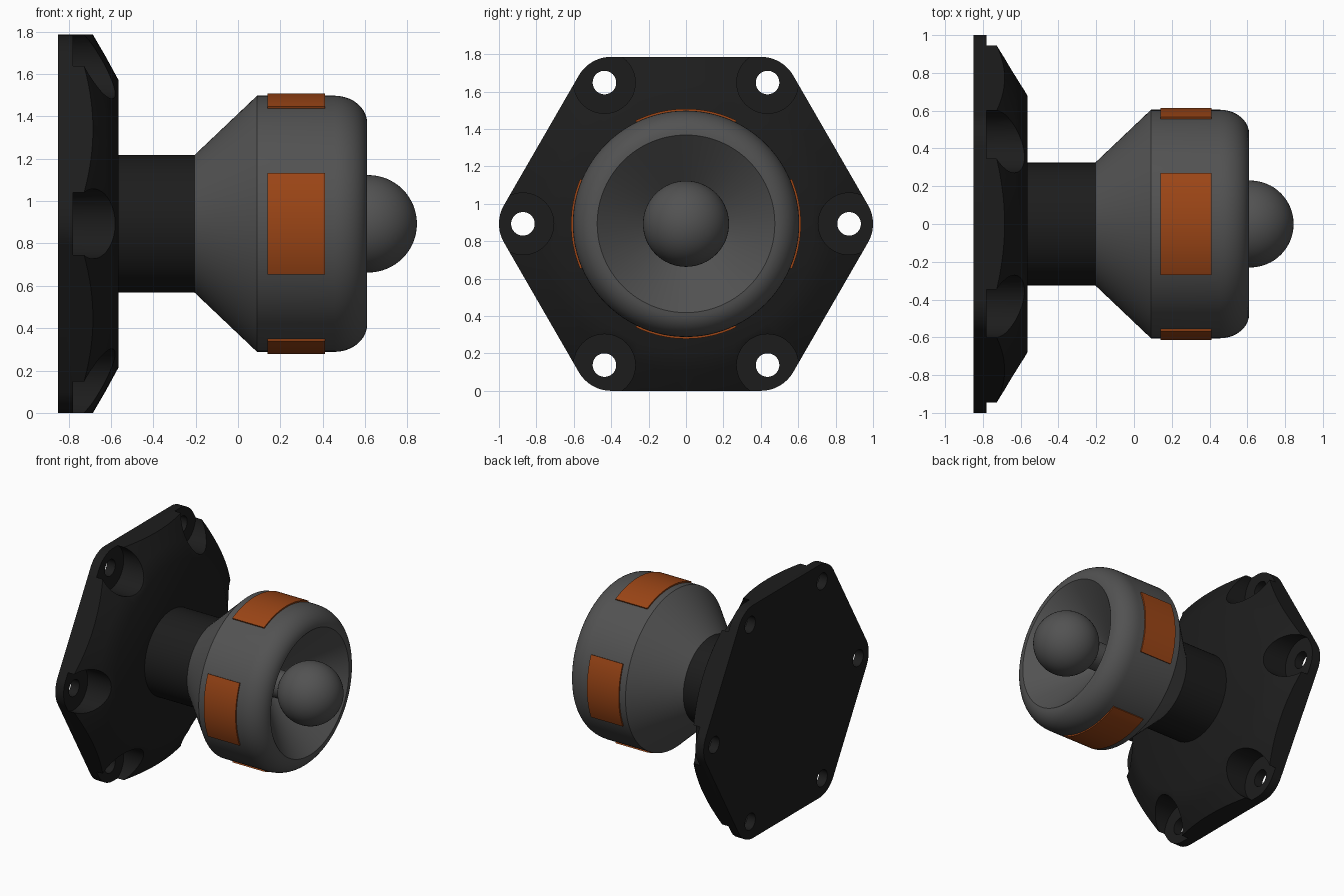
import bpy, bmesh
from math import sin, cos, pi, radians

if "Cube" in bpy.data.objects:
    bpy.data.objects.remove(bpy.data.objects["Cube"])

CZ = 0.893  # height of the central x axis


def material(name, r, g, b):
    m = bpy.data.materials.new(name)
    m.diffuse_color = (r, g, b, 1)
    m.use_nodes = True
    m.node_tree.nodes["Principled BSDF"].inputs["Base Color"].default_value = m.diffuse_color
    return m


BLACK = material("black", 0.012, 0.012, 0.012)
GREY = material("dark_grey", 0.085, 0.085, 0.085)
ORANGE = material("orange", 0.33, 0.06, 0.008)


def lathe(bm, profile, n, y=0, z=CZ):
    """Revolve (x, radius) points around a line parallel to x."""
    rings = []
    for x, r in profile:
        k = 1 if r == 0 else n
        rings.append([bm.verts.new((x, y + r * cos(2 * pi * i / n), z + r * sin(2 * pi * i / n)))
                      for i in range(k)])
    for a, b in zip(rings, rings[1:]):
        for i in range(n):
            j = (i + 1) % n
            if len(a) == 1:
                bm.faces.new((a[0], b[j], b[i]))
            elif len(b) == 1:
                bm.faces.new((a[i], a[j], b[0]))
            else:
                bm.faces.new((a[i], a[j], b[j], b[i]))


def finish(bm, name, mat=None, smooth=True):
    bmesh.ops.recalc_face_normals(bm, faces=bm.faces)
    me = bpy.data.meshes.new(name)
    bm.to_mesh(me)
    bm.free()
    ob = bpy.data.objects.new(name, me)
    bpy.context.collection.objects.link(ob)
    if mat:
        me.materials.append(mat)
    if smooth:
        shade(ob)
    return ob


def select(ob):
    bpy.ops.object.select_all(action='DESELECT')
    ob.select_set(True)
    bpy.context.view_layer.objects.active = ob


def shade(ob):
    select(ob)
    bpy.ops.object.shade_smooth_by_angle(angle=radians(30))


def turned(name, profile, mat, n=96):
    bm = bmesh.new()
    lathe(bm, profile, n)
    return finish(bm, name, mat)


def boolean(ob, cutter, op):
    select(ob)
    mod = ob.modifiers.new("cut", 'BOOLEAN')
    mod.operation, mod.object, mod.solver = op, cutter, 'EXACT'
    bpy.ops.object.modifier_apply(modifier=mod.name)
    bpy.data.objects.remove(cutter)


# Mounting flange: rounded hexagonal plate
bm = bmesh.new()
outline = []
for k in range(6):
    a = k * pi / 3
    for s in range(13):
        t = a - pi / 6 + s * pi / 36
        outline.append((0.8 * cos(a) + 0.2 * cos(t), CZ + 0.8 * sin(a) + 0.2 * sin(t)))
back = bm.faces.new([bm.verts.new((-0.85, y, z)) for y, z in outline])
ext = bmesh.ops.extrude_face_region(bm, geom=[back])
bmesh.ops.translate(bm, vec=(0.29, 0, 0),
                    verts=[v for v in ext["geom"] if isinstance(v, bmesh.types.BMVert)])
flange = finish(bm, "mounting_flange", BLACK, smooth=False)

# Conical front trim of the flange
bm = bmesh.new()
lathe(bm, [(-0.95, 0), (-0.95, 1.25), (-0.90, 1.2), (-0.726, 0.956), (-0.685, 0.893),
           (-0.625, 0.79), (-0.565, 0.68), (-0.565, 0)], 128)
boolean(flange, finish(bm, "cone_trim", smooth=False), 'INTERSECT')

# Six counterbored bolt holes
bm = bmesh.new()
for k in range(6):
    a = k * pi / 3
    lathe(bm, [(-0.95, 0), (-0.95, 0.063), (-0.78, 0.063), (-0.78, 0.165), (-0.4, 0.165), (-0.4, 0)],
          48, 0.872 * cos(a), CZ + 0.872 * sin(a))
boolean(flange, finish(bm, "bolt_cutter", smooth=False), 'DIFFERENCE')
shade(flange)

# Neck between flange and head
turned("neck", [(-0.6, 0), (-0.6, 0.325), (-0.19, 0.325), (-0.19, 0)], BLACK)

# Head: flared back, rounded front rim and conical recess
rim = [(0.455 + 0.155 * sin(t * pi / 20), 0.475 + 0.13 * cos(t * pi / 20)) for t in range(11)]
turned("head", [(-0.205, 0), (-0.205, 0.325), (0.09, 0.605)] + rim + [(0.28, 0.1), (0.28, 0)], GREY)

# Ball on its stem
turned("ball_stem", [(0.25, 0), (0.25, 0.1), (0.5, 0.1), (0.5, 0)], GREY, 48)
R = 0.23
turned("ball", [(0.615 - R * cos(t * pi / 32), R * sin(t * pi / 32) if 0 < t < 32 else 0)
                for t in range(33)], GREY, 64)


# Four curved pads around the head
def pad(name, mid, half):
    bm = bmesh.new()
    n = 16
    rows = []
    for i in range(n + 1):
        t = mid + half * (2 * i / n - 1)
        rows.append([bm.verts.new((x, r * cos(t), CZ + r * sin(t)))
                     for x, r in ((0.14, 0.585), (0.41, 0.585), (0.41, 0.615), (0.14, 0.615))])
    for a, b in zip(rows, rows[1:]):
        for i in range(4):
            j = (i + 1) % 4
            bm.faces.new((a[i], a[j], b[j], b[i]))
    bm.faces.new(rows[0])
    bm.faces.new(rows[-1])
    finish(bm, name, ORANGE)


for i, side in enumerate(("back", "top", "front", "bottom")):
    pad(side + "_pad", i * pi / 2, radians(26 if i % 2 else 23))
